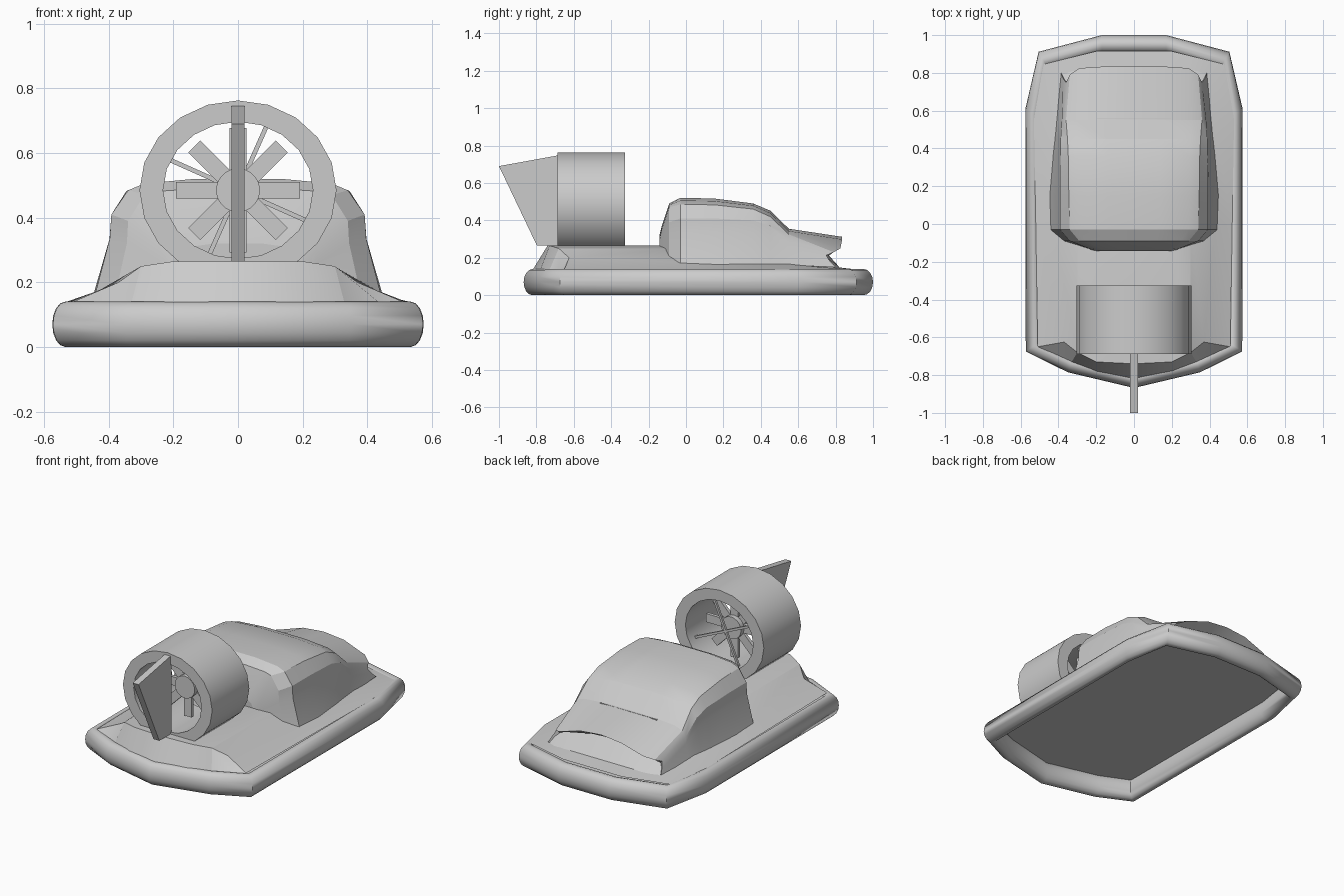
import bpy, math
from math import sin, cos, pi

if "Cube" in bpy.data.objects:
    bpy.data.objects.remove(bpy.data.objects["Cube"])


def make(name, verts, faces, angle=30):
    me = bpy.data.meshes.new(name)
    me.from_pydata(verts, [], faces)
    ob = bpy.data.objects.new(name, me)
    bpy.context.collection.objects.link(ob)
    bpy.ops.object.select_all(action='DESELECT')
    ob.select_set(True)
    bpy.context.view_layer.objects.active = ob
    bpy.ops.object.mode_set(mode='EDIT')
    bpy.ops.mesh.select_all(action='SELECT')
    bpy.ops.mesh.remove_doubles(threshold=0.0005)
    bpy.ops.mesh.normals_make_consistent(inside=False)
    bpy.ops.object.mode_set(mode='OBJECT')
    bpy.ops.object.shade_smooth_by_angle(angle=math.radians(angle))
    return ob


def full(row):
    """Mirror a half row (outer edge to centre line) across x = 0."""
    return row + [(-p[0],) + tuple(p[1:]) for p in reversed(row[:-1])]


def loft(name, rows, ring=False, loop=False, caps=False, angle=30):
    n, m = len(rows[0]), len(rows)
    faces = []
    for i in range(m if loop else m - 1):
        k = (i + 1) % m
        for j in range(n if ring else n - 1):
            l = (j + 1) % n
            faces.append((i * n + j, i * n + l, k * n + l, k * n + j))
    if caps:
        faces += [tuple(range(n)), tuple(range((m - 1) * n, m * n))]
    return make(name, [p for r in rows for p in r], faces, angle)


def prism(name, outline, half):
    """Side-view (y, z) outline given a thickness along x."""
    rows = [[(s * half, y, z) for y, z in outline] for s in (-1, 1)]
    return loft(name, rows, ring=True, caps=True)


# Inflated skirt: elliptical section between an outer and an inner outline
outer = [(0, 1), (.17, 1), (.505, .912), (.575, .61), (.573, -.675), (.35, -.785), (0, -.868)]
inner = [(0, .90), (.17, .90), (.455, .825), (.495, .55), (.492, -.62), (.32, -.695), (0, -.775)]
pairs = list(zip(outer, inner))
pairs += [((-o[0], o[1]), (-i[0], i[1])) for o, i in reversed(pairs[1:-1])]
rows = []
for o, i in pairs:
    r = []
    for k in range(16):
        a = 2 * pi * k / 16
        t = .5 + .5 * cos(a)
        r.append((i[0] + (o[0] - i[0]) * t, i[1] + (o[1] - i[1]) * t, .07 + .07 * sin(a)))
    rows.append(r)
loft("skirt", rows, ring=True, loop=True, angle=60)

# Bottom plate, recessed inside the skirt
plate = [((o[0] + i[0]) / 2, (o[1] + i[1]) / 2, .12) for o, i in pairs]
make("bottom_plate", plate, [tuple(range(len(plate)))])

# Deck: sloping stern, raised flat rear, falling away toward the bow
deck = [
    [(.51, -.65, .135), (.44, -.68, .135), (.33, -.73, .135), (.2, -.78, .135), (0, -.82, .135)],
    [(.51, -.65, .14), (.37, -.625, .2), (.3, -.68, .25), (.2, -.73, .265), (0, -.74, .265)],
    [(.52, 0, .14), (.43, 0, .175), (.3, 0, .25), (.2, 0, .265), (0, 0, .265)],
    [(.53, .55, .14), (.42, .55, .165), (.3, .55, .18), (.2, .55, .18), (0, .55, .18)],
    [(.48, .845, .137), (.38, .87, .137), (.3, .89, .137), (.2, .915, .137), (0, .915, .137)],
]
loft("deck", [full(r) for r in deck], angle=20)

# Cabin: y, base width, wall width/height, shoulder width/height, roof height
sections = [
    (-.142, .22, .21, .24, .19, .29, .32),
    (-.13, .26, .24, .30, .21, .35, .37),
    (-.09, .38, .34, .39, .29, .47, .49),
    (-.03, .443, .392, .41, .34, .485, .52),
    (.15, .448, .392, .41, .345, .483, .517),
    (.36, .43, .39, .40, .348, .46, .49),
    (.45, .42, .388, .37, .352, .42, .452),
    (.55, .41, .382, .29, .36, .325, .355),
]
rows = []
for y, wb, w1, z1, w2, z2, zt in sections:
    rows.append([(wb, y, .16), (w1 + (wb - w1) * .1, y, .16 + (z1 - .16) * .7), (w1, y, z1),
                 (w2, y, z2), (w2 * .85, y, z2 + (zt - z2) * .6), (w2 * .4, y, zt), (0, y, zt)])
# Flared hood lip, then the recess beneath it
rows.append([(.385, .80, .15), (.375, .77, .18), (.36, .75, .213), (.34, .79, .23),
             (.29, .825, .25), (.14, .835, .298), (0, .835, .312)])
rows.append([(.38, .79, .145), (.365, .76, .175), (.345, .74, .195), (.32, .735, .205),
             (.26, .73, .22), (.12, .73, .245), (0, .73, .25)])
rows.append([(.38, .80, .14), (.36, .805, .14), (.33, .81, .145), (.3, .815, .145),
             (.22, .82, .15), (.12, .82, .15), (0, .82, .15)])
loft("cabin", [full(r) for r in rows], angle=20)
first = full(rows[0])
make("cabin_rear_panel", first, [tuple(range(len(first)))])

# Fan duct: slightly flattened 20-sided tube
CZ, N = .485, 20
prof = [(.305, .278, -.688), (.305, .278, -.325), (.232, .212, -.325), (.232, .212, -.688)]
rows = [[(rx * cos(2 * pi * k / N), y, CZ + rz * sin(2 * pi * k / N)) for rx, rz, y in prof]
        for k in range(N)]
loft("fan_duct", rows, ring=True, loop=True)

# Fan hub
rows = [[(.068 * cos(2 * pi * k / N), y, CZ + .068 * sin(2 * pi * k / N)) for k in range(N)]
        for y in (-.52, -.44)]
loft("fan_hub", rows, ring=True, caps=True)


def spoke(name, angle, r0, r1, width, y, depth):
    bpy.ops.mesh.primitive_cube_add(size=1, location=(
        (r0 + r1) / 2 * cos(angle), y, CZ + (r0 + r1) / 2 * sin(angle)), rotation=(0, -angle, 0))
    ob = bpy.context.object
    ob.name = name
    ob.scale = (r1 - r0, depth, width)


# Eight blades, and four thin struts across the intake side of the duct
for k in range(8):
    spoke(f"fan_blade_{k}", k * pi / 4, .05, .192, .052, -.48, .02)
for k in range(4):
    spoke(f"duct_strut_{k}", math.radians(66 + 90 * k), .0, .228, .014, -.39, .014)

# Rudder behind the duct
prism("rudder", [(-.68, .748), (-1.0, .69), (-.797, .265), (-.68, .265)], .02)

# Thin wiper strip across the windscreen
bpy.ops.mesh.primitive_cube_add(size=1, location=(0, .56, .35))
bpy.context.object.name = "windscreen_strip"
bpy.context.object.scale = (.39, .004, .008)
